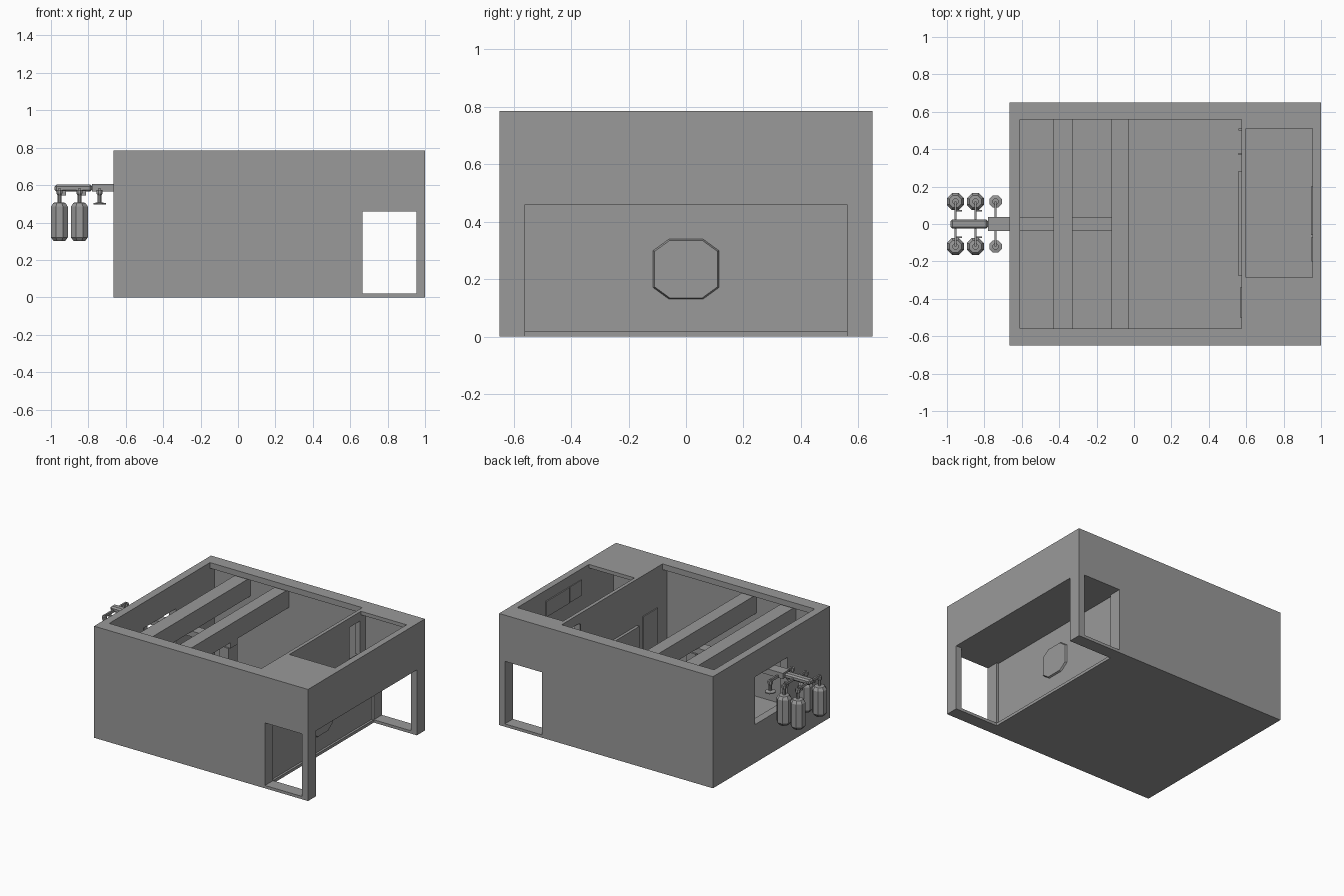
import bpy, bmesh, math
from mathutils import Matrix

old = bpy.data.objects.get("Cube")
if old:
    bpy.data.objects.remove(old, do_unlink=True)

# Single plain concrete colour
grey = bpy.data.materials.new("concrete_grey")
grey.use_nodes = True
COLOUR = (0.32, 0.32, 0.32, 1)
grey.diffuse_color = COLOUR
grey.node_tree.nodes["Principled BSDF"].inputs["Base Color"].default_value = COLOUR


def finish(name, bm):
    bmesh.ops.recalc_face_normals(bm, faces=bm.faces[:])
    mesh = bpy.data.meshes.new(name)
    bm.to_mesh(mesh)
    bm.free()
    mesh.materials.append(grey)
    obj = bpy.data.objects.new(name, mesh)
    bpy.context.collection.objects.link(obj)
    return obj


def box(name, xs, ys, zs):
    bm = bmesh.new()
    bmesh.ops.create_cube(bm, size=1)
    for v in bm.verts:
        for axis, (low, high) in enumerate((xs, ys, zs)):
            v.co[axis] = high if v.co[axis] > 0 else low
    return finish(name, bm)


def cut(target, xs, ys, zs):
    cutter = box("cutter", xs, ys, zs)
    cutter.hide_render = True
    mod = target.modifiers.new("opening", 'BOOLEAN')
    mod.operation = 'DIFFERENCE'
    mod.solver = 'EXACT'
    mod.object = cutter
    bpy.context.view_layer.objects.active = target
    bpy.ops.object.modifier_apply(modifier=mod.name)
    bpy.data.objects.remove(cutter, do_unlink=True)


def lathe(name, profile, x, y, sides=8):
    bm = bmesh.new()
    rings = []
    for r, z in profile:
        r /= math.cos(math.pi / sides)
        angles = [(i + 0.5) * math.tau / sides for i in range(sides)]
        rings.append([bm.verts.new((x + r * math.cos(a), y + r * math.sin(a), z))
                      for a in angles])
    for low, high in zip(rings, rings[1:]):
        for i in range(sides):
            j = (i + 1) % sides
            bm.faces.new((low[i], low[j], high[j], high[i]))
    bm.faces.new(rings[0])
    bm.faces.new(rings[-1])
    return finish(name, bm)


# Building shell with rooms, roof hatches and openings
shell = box("building_shell", (-0.665, 1), (-0.65, 0.65), (0, 0.785))
cut(shell, (-0.61, 0.575), (-0.61, 0.61), (0.02, 0.745))       # main room
cut(shell, (-0.61, 0.575), (-0.56, 0.56), (0.7, 0.9))          # main roof opening
cut(shell, (0.65, 1.1), (-0.56, 0.56), (-0.1, 0.46))           # open porch
cut(shell, (0.665, 0.955), (-0.8, 0.8), (0.02, 0.46))          # porch side openings
cut(shell, (0.6, 0.955), (-0.56, 0.56), (0.48, 0.76))          # upper room
cut(shell, (0.6, 0.955), (-0.285, 0.51), (0.7, 0.9))           # upper roof opening
cut(shell, (-0.8, -0.5), (-0.18, 0.18), (0.27, 0.605))         # end window
cut(shell, (0.5, 0.62), (0.38, 0.5), (0.48, 0.72))             # upper doorway

# Floor edge below the porch wall
box("floor_edge", (0.64, 0.665), (-0.56, 0.56), (0, 0.02))

# Roof beams
for label, xs in (("rear", (-0.43, -0.33)), ("middle", (-0.12, -0.03))):
    box(label + "_beam", xs, (-0.61, 0.61), (0.605, 0.735))

# Octagonal porch hatch with a bevelled rim
bm = bmesh.new()
outline = [(0.115, 0.065), (0.06, 0.105), (-0.06, 0.105), (-0.115, 0.065),
           (-0.115, -0.065), (-0.06, -0.105), (0.06, -0.105), (0.115, -0.065)]
back = [bm.verts.new((0.648, y, 0.235 + z)) for y, z in outline]
front = [bm.verts.new((0.662, y * 0.95, 0.235 + z * 0.95)) for y, z in outline]
bm.faces.new(back)
bm.faces.new(front)
for i in range(8):
    j = (i + 1) % 8
    bm.faces.new((back[i], back[j], front[j], front[i]))
finish("octagonal_hatch", bm)

# Fittings inside the rooms
box("main_room_panel", (0.555, 0.576), (-0.275, 0.28), (0.2, 0.46))
box("main_room_door", (0.568, 0.576), (-0.5, -0.34), (0.02, 0.5))
for y in (0.37, 0.5):
    box("doorway_post", (0.56, 0.576), (y, y + 0.01), (0.48, 0.72))
box("wall_board_large", (0.947, 0.956), (-0.06, 0.2), (0.6, 0.71))
box("wall_board_small", (0.95, 0.956), (-0.2, -0.07), (0.6, 0.71))

# Overhead rail running out through the window
box("rail_main", (-0.78, -0.03), (-0.038, 0.038), (0.565, 0.605))
rail = box("rail_tip", (-0.98, -0.78), (-0.025, 0.025), (0.565, 0.602))
bevel = rail.modifiers.new("soft_end", 'BEVEL')
bevel.width = 0.01
bevel.segments = 1
box("rail_end_hanger", (-0.11, -0.04), (-0.05, 0.05), (0.44, 0.566))

# Hanging canisters and empty holders on cross arms
canister = [(0.03, 0.30), (0.045, 0.32), (0.045, 0.485), (0.032, 0.505),
            (0.01, 0.508), (0.01, 0.545), (0.016, 0.555), (0.016, 0.575)]
holder = [(0.033, 0.495), (0.033, 0.503), (0.01, 0.508), (0.01, 0.545),
          (0.016, 0.555), (0.016, 0.575)]
for x, profile, label in ((-0.955, canister, "canister"), (-0.848, canister, "canister"),
                          (-0.74, holder, "holder")):
    box("cross_arm", (x - 0.006, x + 0.006), (-0.12, 0.12), (0.566, 0.584))
    for side in (-1, 1):
        lathe(label, profile, x, side * 0.12)
        if label == "canister":
            ys = sorted((side * 0.066, side * 0.074))
            box("canister_catch", (x, x + 0.035), ys, (0.545, 0.57))
